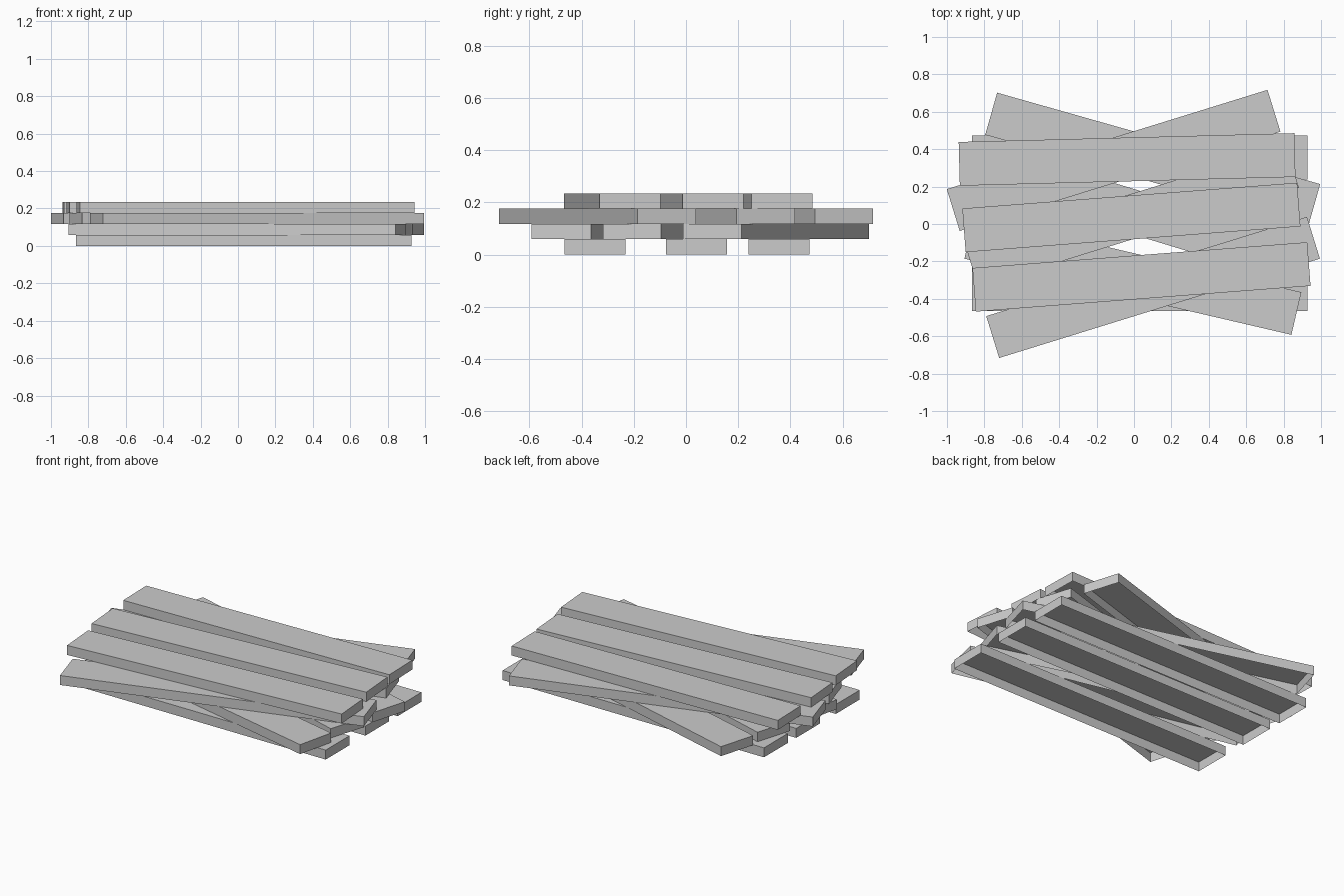
import bpy, bmesh, math
from mathutils import Matrix

if "Cube" in bpy.data.objects:
    bpy.data.objects.remove(bpy.data.objects["Cube"])

LENGTH, WIDTH, THICK = 1.795, 0.234, 0.0587

# Hollow plank: a box open underneath
def plank(name, x, y, degrees, layer):
    bm = bmesh.new()
    bmesh.ops.create_cube(bm, size=1, matrix=Matrix.Diagonal((LENGTH, WIDTH, THICK, 1)))
    bm.normal_update()
    bottom = [f for f in bm.faces if f.normal.z < -0.5]
    bmesh.ops.delete(bm, geom=bottom, context='FACES')
    me = bpy.data.meshes.new(name)
    bm.to_mesh(me)
    bm.free()
    ob = bpy.data.objects.new(name, me)
    ob.location = (x, y, (layer + 0.5) * THICK)
    ob.rotation_euler.z = math.radians(degrees)
    bpy.context.collection.objects.link(ob)

# Four layers of three planks, bottom to top: centre x, centre y, angle
layers = [
    [(0.031, -0.349, 0), (0.031, 0.04, 0), (0.031, 0.356, 0)],
    [(-0.006, -0.275, -13.1), (0.035, 0.054, -16.9), (0.10, 0.345, -15.8)],
    [(0.102, -0.339, 17.2), (-0.01, 0.040, 17.2), (-0.109, 0.340, 17.2)],
    [(0.040, -0.283, 4.4), (-0.014, 0.035, 4.4), (-0.037, 0.345, 1.5)],
]
for i, row in enumerate(layers):
    for j, (x, y, angle) in enumerate(row):
        plank(f"plank_layer{i + 1}_{j + 1}", x, y, angle, i)
